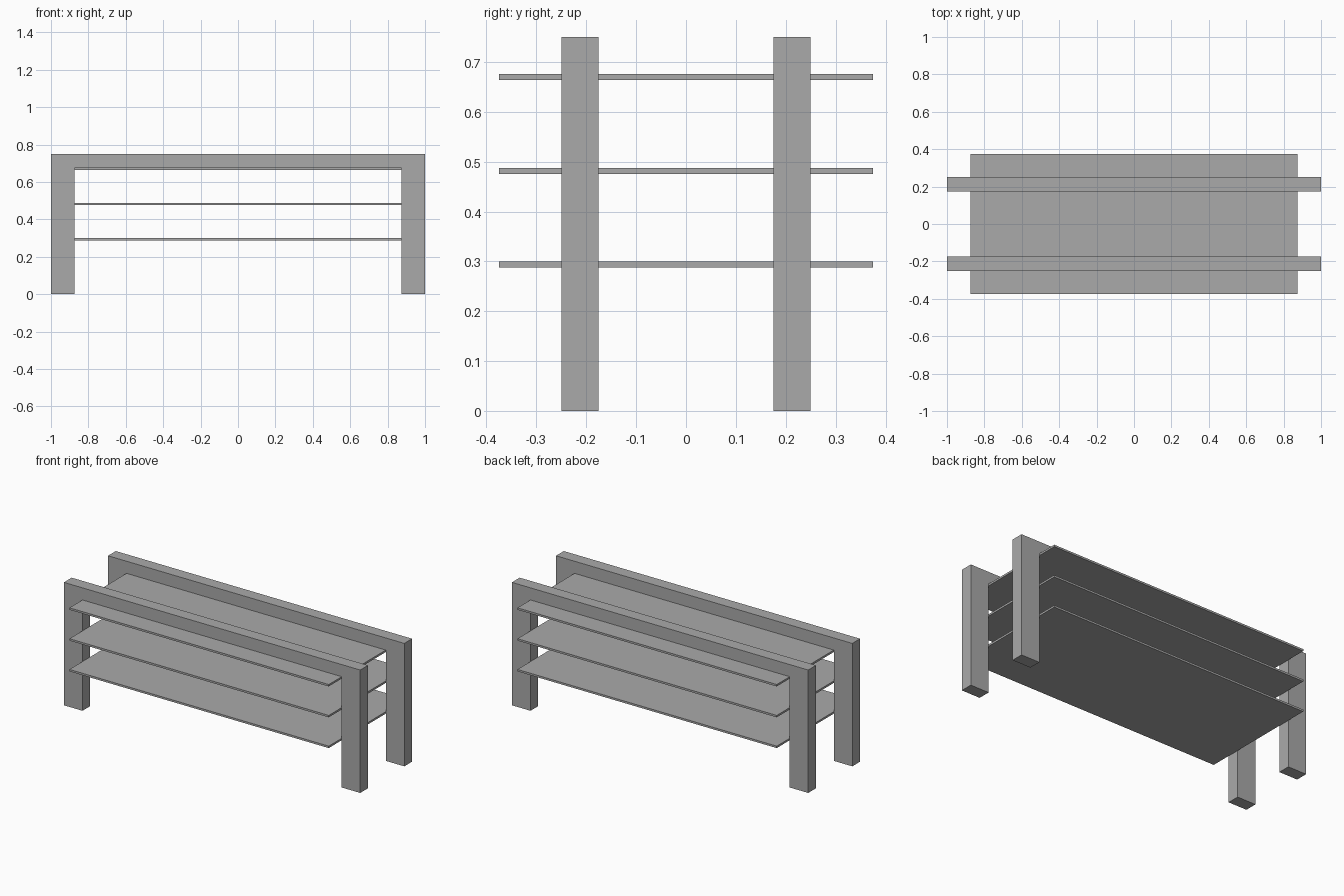
import bpy
import bmesh

if "Cube" in bpy.data.objects:
    bpy.data.objects.remove(bpy.data.objects["Cube"])

grey = bpy.data.materials.new("plain grey")
grey.diffuse_color = (0.4, 0.4, 0.4, 1)
grey.use_nodes = True
grey.node_tree.nodes["Principled BSDF"].inputs["Base Color"].default_value = grey.diffuse_color


def extrude_profile(name, points, y0, y1):
    """Extrude an x-z outline from y0 to y1."""
    bm = bmesh.new()
    face = bm.faces.new([bm.verts.new((x, y0, z)) for x, z in points])
    out = bmesh.ops.extrude_face_region(bm, geom=[face])
    verts = [g for g in out["geom"] if isinstance(g, bmesh.types.BMVert)]
    bmesh.ops.translate(bm, verts=verts, vec=(0, y1 - y0, 0))
    bmesh.ops.recalc_face_normals(bm, faces=bm.faces)
    mesh = bpy.data.meshes.new(name)
    bm.to_mesh(mesh)
    bm.free()
    mesh.materials.append(grey)
    obj = bpy.data.objects.new(name, mesh)
    bpy.context.collection.objects.link(obj)
    return obj


# Front and back frames: two legs joined by a top rail
arch = [(-1, 0), (-0.875, 0), (-0.875, 0.675), (0.875, 0.675),
        (0.875, 0), (1, 0), (1, 0.75), (-1, 0.75)]
extrude_profile("front_frame", arch, -0.25, -0.175)
extrude_profile("back_frame", arch, 0.175, 0.25)

# Three thin shelves between the legs
for name, top in (("lower_shelf", 0.3), ("middle_shelf", 0.4875), ("upper_shelf", 0.676)):
    low = top - 0.012
    extrude_profile(name, [(-0.875, low), (0.875, low), (0.875, top), (-0.875, top)],
                    -0.375, 0.375)
